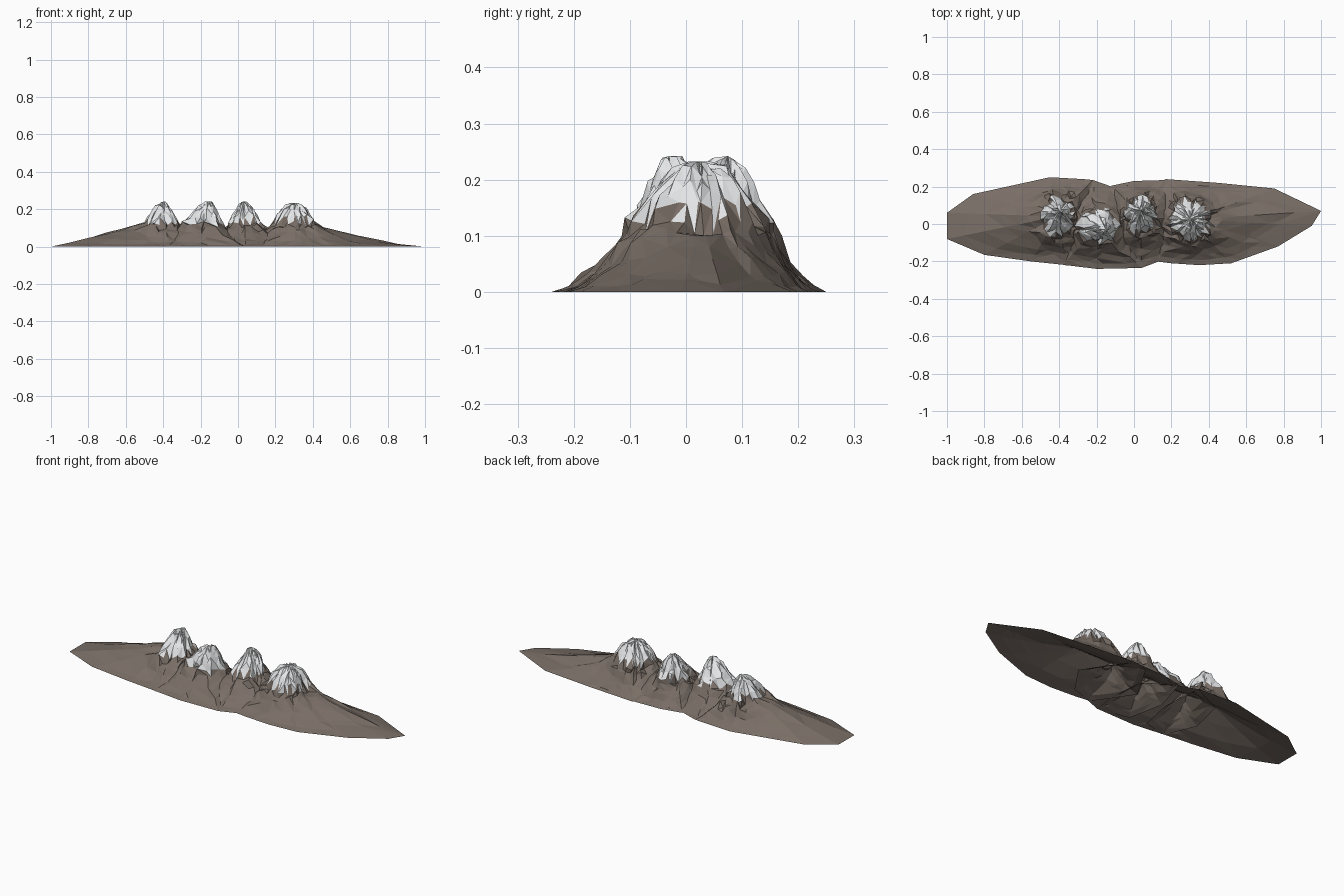
import bpy, bmesh, math, random
from mathutils import Vector

if "Cube" in bpy.data.objects:
    bpy.data.objects.remove(bpy.data.objects["Cube"])


def make_material(name, color):
    mat = bpy.data.materials.new(name)
    mat.use_nodes = True
    mat.diffuse_color = color
    mat.node_tree.nodes["Principled BSDF"].inputs["Base Color"].default_value = color
    return mat


rock = make_material("brown rock", (0.19, 0.155, 0.132, 1))
snow = make_material("white snow", (0.8, 0.81, 0.82, 1))

SHOULDER = 0.125
CAP_RINGS = (0.2, 0.4, 0.6, 0.8, 1)
SLOPE_RINGS = (0.1, 0.24, 0.4, 0.6, 0.8, 1)
ACROSS_FALL = 1.7


def direction(angle):
    return Vector((math.cos(angle), math.sin(angle)))


def reach(center, ray, outline):
    """Distance from the centre to the footprint edge in one direction."""
    for c, d in zip(outline, outline[1:] + outline[:1]):
        edge, gap = d - c, c - center
        det = ray.cross(edge)
        if abs(det) > 1e-9:
            dist, along = gap.cross(edge) / det, gap.cross(ray) / det
            if dist > 0 and -0.001 <= along <= 1.001:
                return dist


def skin(bm, rings, rng):
    """Join closed rings with triangles, diagonals at random."""
    for inner, outer in zip(rings, rings[1:]):
        for k in range(len(inner)):
            a, b, c, d = inner[k - 1], outer[k - 1], outer[k], inner[k]
            pair = ((a, b, c), (a, c, d)) if rng.random() < 0.5 else ((a, b, d), (b, c, d))
            for tri in pair:
                bm.faces.new(tri)


def finish(bm, name, materials):
    mesh = bpy.data.meshes.new(name)
    bm.to_mesh(mesh)
    bm.free()
    for mat in materials:
        mesh.materials.append(mat)
    bpy.context.collection.objects.link(bpy.data.objects.new(name, mesh))


def mountain(name, center, cap, outline, segments, height, dome, fall, snow_line, lean, seed):
    rng = random.Random(seed)
    center, lean = Vector(center), Vector(lean)
    outline = [Vector(p) for p in outline]

    # Spokes: even directions plus the corners of the footprint
    corners = [math.atan2(*(p - center).yx) % math.tau for p in outline]
    spokes = list(corners)
    for i in range(segments):
        a = math.tau * (i + rng.uniform(-0.25, 0.25)) / segments % math.tau
        if all(abs(a - c) > 0.08 for c in corners):
            spokes.append(a)
    spokes.sort()

    bm = bmesh.new()
    top = bm.verts.new((*(center + lean), height))
    rings = [[] for _ in CAP_RINGS + SLOPE_RINGS]
    twist = 0.3 * math.tau / len(spokes)
    phase = rng.uniform(0, math.tau)
    for a in spokes:
        ray = direction(a)
        edge = reach(center, ray, outline)
        rim = 1 / math.hypot(ray.x / cap[0], ray.y / cap[1])
        lump = 0.5 * math.sin(5 * a + phase) + rng.uniform(-0.7, 0.7)
        rough = min(1, 0.22 / edge)
        slope = ACROSS_FALL + (fall - ACROSS_FALL) * ray.x ** 2

        # Craggy crown
        for i, t in enumerate(CAP_RINGS):
            r = rim * t * (1 + 0.08 * lump * t + rng.uniform(-0.1, 0.1))
            z = SHOULDER + (height - SHOULDER) * (1 - t ** dome)
            z += 0.014 * lump * t + rng.uniform(-0.014, 0.01)
            p = center + direction(a + rng.uniform(-twist, twist)) * r + lean * (1 - t)
            rings[i].append(bm.verts.new((*p, min(z, height))))

        # Rocky slope running out to the footprint
        for i, s in enumerate(SLOPE_RINGS):
            wobble = 0 if s == 1 else rng.uniform(-0.03, 0.03)
            r = rim + (edge - rim) * (s + wobble)
            z = SHOULDER * (1 - s) ** slope
            z += (0.014 * lump + rng.uniform(-0.016, 0.016)) * rough * (1 - s)
            rings[len(CAP_RINGS) + i].append(bm.verts.new((*(center + ray * r), max(z, 0))))

    for k in range(len(spokes)):
        bm.faces.new((top, rings[0][k - 1], rings[0][k]))
    skin(bm, rings, rng)

    # Snow lies above a ragged line, close to the crown
    for f in bm.faces:
        m = f.calc_center_median()
        near = math.hypot((m.x - center.x) / cap[0], (m.y - center.y) / cap[1]) < 1.15
        f.material_index = int(near and m.z > snow_line + rng.uniform(-0.013, 0.013))
    finish(bm, name, (rock, snow))


def foothills(name, outline, spine, ridge_height, seed):
    """Low, coarse ridge beneath the peaks, rising from the outline to a spine."""
    rng = random.Random(seed)
    bm = bmesh.new()
    rings = []
    for s in (0, 0.35, 0.68, 1):
        ring = []
        for x, y in outline:
            foot = Vector((x, y, 0))
            crest = Vector((min(max(x, spine[0]), spine[1]), 0.02, 0))
            p = crest.lerp(foot, s)
            bump = rng.uniform(-0.012, 0.008) if 0 < s < 1 else 0
            p.z = ridge_height * (1 - s) ** 1.4 + bump * (1 - s)
            ring.append(bm.verts.new(p))
        rings.append(ring)
    skin(bm, rings, rng)
    bmesh.ops.remove_doubles(bm, verts=bm.verts[:], dist=0.0005)
    finish(bm, name, (rock,))


# Right end: narrow peak with a long foothill
mountain("right_end_mountain", (-0.41, 0.04), (0.09, 0.105),
         [(-1, -.08), (-.8, -.165), (-.55, -.2), (-.48, -.195), (-.36, -.222), (-.24, -.19),
          (-.2, 0), (-.22, .235), (-.27, .24), (-.45, .25), (-.86, .16), (-1, .06)],
         26, 0.24, 1.5, 1.1, 0.133, (0.01, 0.03), 3)

# Inner right: broader facets, summit leaning to one side
mountain("inner_right_mountain", (-0.19, -0.01), (0.11, 0.09),
         [(-.38, -.218), (-.2, -.24), (.04, -.235), (.06, -.1), (.04, .1),
          (-.12, .2), (-.22, .235), (-.4, .15), (-.45, -.05)],
         14, 0.242, 1.6, 1.3, 0.125, (0.04, -0.02), 7)

# Inner left: steep narrow peak
mountain("inner_left_mountain", (0.035, 0.045), (0.08, 0.105),
         [(-.14, -.2), (.04, -.235), (.12, -.205), (.25, -.16), (.36, 0), (.22, .21),
          (.16, .235), (.1, .22), (0, .23), (-.12, .205), (-.18, 0)],
         26, 0.242, 1.5, 1.3, 0.132, (0, 0.03), 11)

# Left end: wide dome with a long foothill
mountain("left_end_mountain", (0.3, 0.025), (0.115, 0.115),
         [(.08, -.15), (.12, -.2), (.2, -.21), (.35, -.22), (.52, -.21), (.77, -.12),
          (.95, -.01), (1, .07), (.75, .19), (.45, .22), (.17, .24), (.1, .21), (-.02, 0)],
         28, 0.232, 2.2, 1.5, 0.145, (0, 0), 19)

# Continuous low ridge that closes the range underneath
foothills("foothills",
          [(-1, -.08), (-.8, -.165), (-.55, -.2), (-.36, -.22), (-.2, -.24), (.04, -.235),
           (.12, -.2), (.35, -.22), (.52, -.21), (.77, -.12), (.95, -.01), (1, .07),
           (.75, .19), (.45, .22), (.17, .235), (0, .23), (-.12, .2), (-.27, .24),
           (-.45, .25), (-.86, .16), (-1, .06)],
          (-0.5, 0.4), 0.1, 5)
